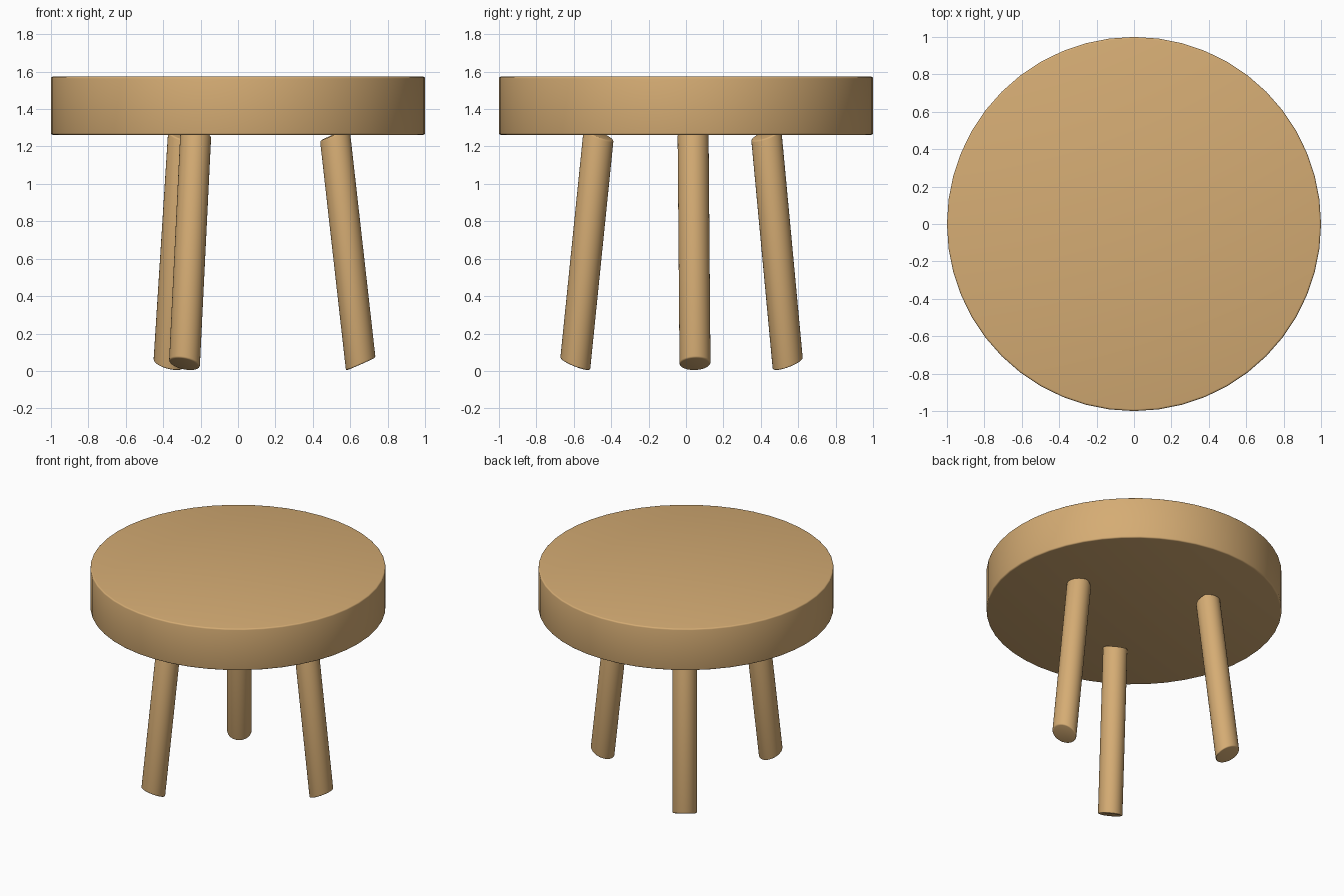
import bpy, bmesh, math

if "Cube" in bpy.data.objects:
    bpy.data.objects.remove(bpy.data.objects["Cube"])

wood = bpy.data.materials.new("light wood")
wood.diffuse_color = (0.665, 0.413, 0.174, 1)
wood.use_nodes = True
wood.node_tree.nodes["Principled BSDF"].inputs["Base Color"].default_value = wood.diffuse_color


def finish(name, bm, bevel):
    """Turn a bmesh into a smooth object with softened rims."""
    bmesh.ops.recalc_face_normals(bm, faces=bm.faces[:])
    rims = [e for e in bm.edges if any(len(f.verts) > 4 for f in e.link_faces)]
    bmesh.ops.bevel(bm, geom=rims, offset=bevel, segments=3, profile=0.5,
                    affect='EDGES', clamp_overlap=True)
    mesh = bpy.data.meshes.new(name)
    bm.to_mesh(mesh)
    bm.free()
    mesh.materials.append(wood)
    obj = bpy.data.objects.new(name, mesh)
    bpy.context.collection.objects.link(obj)
    bpy.ops.object.select_all(action='DESELECT')
    obj.select_set(True)
    bpy.context.view_layer.objects.active = obj
    bpy.ops.object.shade_smooth_by_angle(angle=math.radians(35))
    return obj


# Round seat
SEAT_LOW, SEAT_HIGH = 1.262, 1.573
bm = bmesh.new()
bmesh.ops.create_cone(bm, cap_ends=True, segments=48, radius1=1, radius2=1,
                      depth=SEAT_HIGH - SEAT_LOW)
bmesh.ops.translate(bm, verts=bm.verts[:], vec=(0, 0, (SEAT_LOW + SEAT_HIGH) / 2))
finish("seat", bm, 0.01)

# Splayed legs: slanted-end cylinders, leaning outward toward the floor
RADIUS, SPLAY, SLANT = 0.083, 0.113, 0.42
SIDES = 32


def leg(name, turn):
    bm = bmesh.new()
    rings = []
    for z0 in (0.037, 1.265):
        ring = []
        for i in range(SIDES):
            a = 2 * math.pi * i / SIDES
            dx, dy = RADIUS * math.cos(a), RADIUS * math.sin(a)
            z = z0 + SLANT * dx
            x = 0.662 - SPLAY * z + dx
            ring.append(bm.verts.new((x * math.cos(turn) - dy * math.sin(turn),
                                      x * math.sin(turn) + dy * math.cos(turn), z)))
        bm.faces.new(ring)
        rings.append(ring)
    low, high = rings
    for i in range(SIDES):
        j = (i + 1) % SIDES
        bm.faces.new((low[i], low[j], high[j], high[i]))
    finish(name, bm, 0.008)


for i, name in enumerate(("right_leg", "back_left_leg", "front_left_leg")):
    leg(name, math.radians(4.2 + 120 * i))
